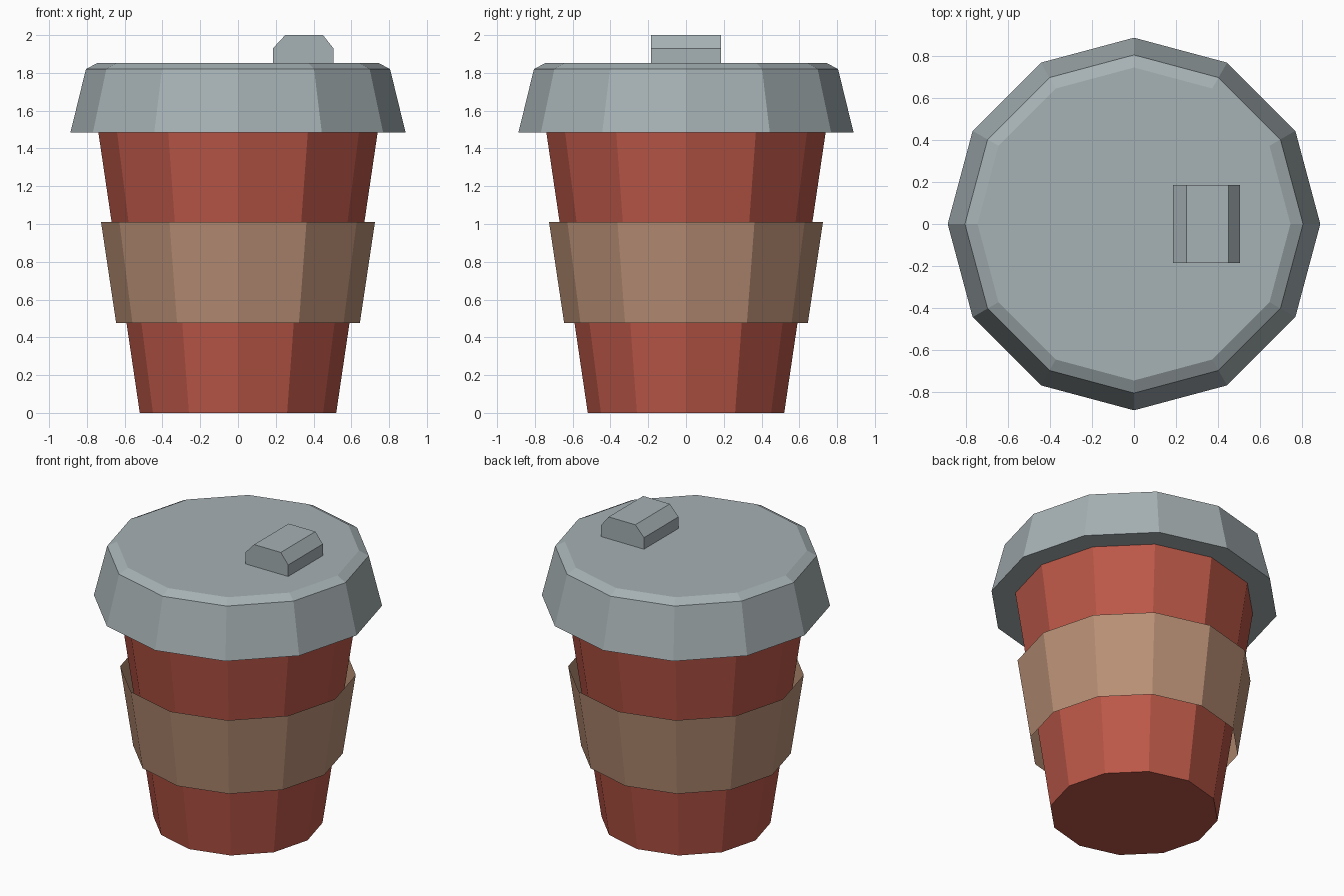
import bpy
import bmesh
import math

if "Cube" in bpy.data.objects:
    bpy.data.objects.remove(bpy.data.objects["Cube"])

SIDES = 12


def srgb_material(name, r, g, b):
    def lin(c):
        c /= 255
        return c / 12.92 if c <= 0.04045 else ((c + 0.055) / 1.055) ** 2.4
    mat = bpy.data.materials.new(name)
    mat.diffuse_color = (lin(r), lin(g), lin(b), 1)
    mat.use_nodes = True
    mat.node_tree.nodes["Principled BSDF"].inputs["Base Color"].default_value = mat.diffuse_color
    return mat


def finish(bm, name, mat):
    mesh = bpy.data.meshes.new(name)
    bm.to_mesh(mesh)
    bm.free()
    mesh.materials.append(mat)
    obj = bpy.data.objects.new(name, mesh)
    bpy.context.collection.objects.link(obj)
    return obj


def faceted_shell(name, profile, mat, capped=True):
    """Stack of twelve-sided rings from (radius, height) pairs, bottom to top."""
    bm = bmesh.new()
    rings = []
    for r, z in profile:
        angles = [2 * math.pi * i / SIDES for i in range(SIDES)]
        rings.append([bm.verts.new((r * math.cos(a), r * math.sin(a), z)) for a in angles])
    for low, high in zip(rings, rings[1:]):
        for i in range(SIDES):
            j = (i + 1) % SIDES
            bm.faces.new((low[i], low[j], high[j], high[i]))
    if capped:
        bm.faces.new(rings[0][::-1])
        bm.faces.new(rings[-1])
    return finish(bm, name, mat)


def extruded_block(name, outline, half_width, mat):
    """Extrude an (x, z) outline along y, centred on y = 0."""
    bm = bmesh.new()
    front = [bm.verts.new((x, -half_width, z)) for x, z in outline]
    back = [bm.verts.new((x, half_width, z)) for x, z in outline]
    bm.faces.new(front)
    bm.faces.new(back[::-1])
    n = len(outline)
    for i in range(n):
        j = (i + 1) % n
        bm.faces.new((front[i], back[i], back[j], front[j]))
    bmesh.ops.recalc_face_normals(bm, faces=bm.faces)
    return finish(bm, name, mat)


red = srgb_material("cup red", 188, 88, 72)
brown = srgb_material("cardboard brown", 186, 144, 118)
grey = srgb_material("lid grey", 166, 177, 180)

# Tapered cup
faceted_shell("cup", [(0.52, 0), (0.74, 1.49)], red)

# Loose open cardboard sleeve
faceted_shell("sleeve", [(0.645, 0.475), (0.725, 1.01)], brown, capped=False)

# Flared lid with a chamfered top rim
faceted_shell("lid", [(0.887, 1.485), (0.805, 1.82), (0.745, 1.852)], grey)

# Raised drinking spout
extruded_block("spout", [(0.185, 1.84), (0.505, 1.84), (0.505, 1.93),
                         (0.45, 2.0), (0.25, 2.0), (0.185, 1.93)], 0.185, grey)
